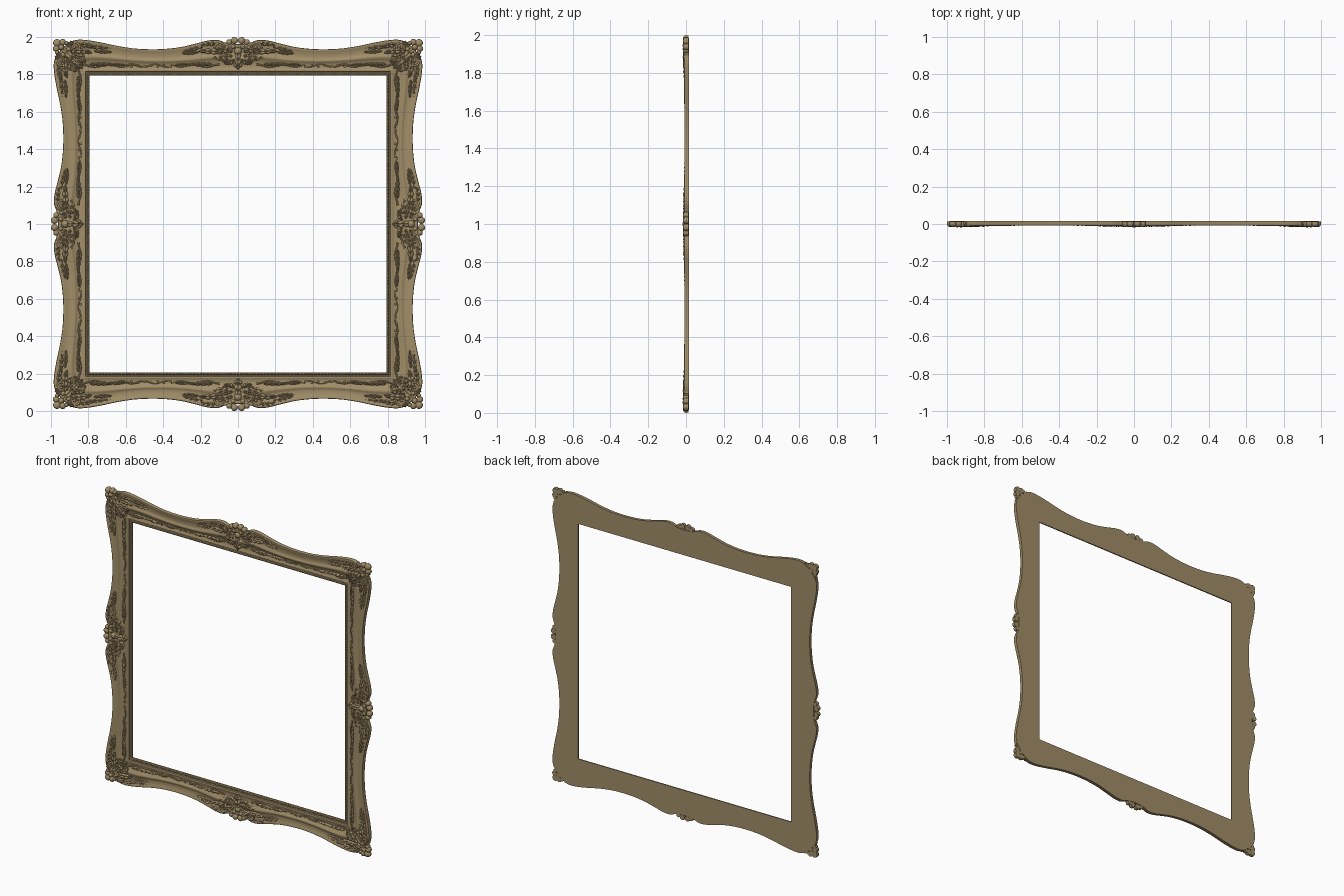
import bpy, bmesh, math
from mathutils import Matrix, Vector

if "Cube" in bpy.data.objects:
    bpy.data.objects.remove(bpy.data.objects["Cube"])

BACK = 0.016          # flat rear plane (y)
gold = bpy.data.materials.new("antique_gold")
gold.diffuse_color = (0.36, 0.27, 0.14, 1)
gold.use_nodes = True
gold.node_tree.nodes["Principled BSDF"].inputs["Base Color"].default_value = gold.diffuse_color


def finish(bm, name, angle):
    bmesh.ops.recalc_face_normals(bm, faces=bm.faces)
    me = bpy.data.meshes.new(name)
    bm.to_mesh(me)
    bm.free()
    ob = bpy.data.objects.new(name, me)
    bpy.context.collection.objects.link(ob)
    me.materials.append(gold)
    bpy.ops.object.select_all(action='DESELECT')
    ob.select_set(True)
    bpy.context.view_layer.objects.active = ob
    bpy.ops.object.shade_smooth_by_angle(angle=math.radians(angle))


def loft(bm, rings):
    """Closed skin over a list of equal-sized point loops, capped at both ends."""
    vs = [[bm.verts.new(p) for p in r] for r in rings]
    n = len(vs[0])
    for a, b in zip(vs, vs[1:]):
        for i in range(n):
            bm.faces.new((a[i], a[(i + 1) % n], b[(i + 1) % n], b[i]))
    bm.faces.new(vs[0])
    bm.faces.new(vs[-1])


# Ornament helpers: a runs along the rail, d is the distance out from the centre
def leaf(bm, a, d, ang, L, W, curl=0, top=-.013, lobes=4, base=.002, back=.012):
    n, rings = 20, []
    ang, curl = math.radians(ang), math.radians(curl)
    for i in range(n + 1):
        t = i / n
        th = ang + curl * t
        if i:
            a += math.cos(th) * L / n
            d += math.sin(th) * L / n
        hw = W * math.sin(math.pi * (.1 + .87 * t)) ** .7
        hw *= 1 - .33 * abs(math.cos(math.pi * lobes * t)) ** 2
        ring = []
        for j in range(-5, 6):
            v = j / 5
            p = max(0, 1 - v * v) ** .5 * (1 - .4 * math.exp(-(v / .22) ** 2))
            p *= (.5 + .5 * math.sin(math.pi * (.15 + .75 * t)))
            p *= .82 + .18 * math.cos(2 * math.pi * lobes * t - 3 * abs(v))
            ring.append((a - math.sin(th) * hw * v, base + (top - base) * p * 1.15,
                         d + math.cos(th) * hw * v))
        ring += [(ring[-1][0], back, ring[-1][2]), (ring[0][0], back, ring[0][2])]
        rings.append(ring)
    loft(bm, rings)


def dome(bm, a, d, r, top=-.014, base=-.002, back=.014):
    prof = [(.94, back), (1, base)]
    prof += [(math.cos(k * .36), base + (top - base) * math.sin(k * .36)) for k in (1, 2, 3, 4)]
    loft(bm, [[(a + r * f * math.cos(q * math.pi / 7), y, d + r * f * math.sin(q * math.pi / 7))
               for q in range(14)] for f, y in prof])


def tube(bm, pts, rad, y):
    rings = []
    for i, (a, d) in enumerate(pts):
        p, q = pts[max(i - 1, 0)], pts[min(i + 1, len(pts) - 1)]
        t = Vector((q[0] - p[0], q[1] - p[1])).normalized()
        r = rad * (1 - .55 * i / len(pts))
        rings.append([(a - t.y * r * math.cos(k * math.pi / 4), y + r * math.sin(k * math.pi / 4),
                       d + t.x * r * math.cos(k * math.pi / 4)) for k in range(8)])
    loft(bm, rings)


def scroll(bm, a, d, R, start, turn, rad=.006, y=-.008):
    pts = []
    for i in range(25):
        t = i / 24
        q = math.radians(start + turn * t)
        r = R * (1 - .75 * t)
        pts.append((a + r * math.cos(q), d + r * math.sin(q)))
    tube(bm, pts, rad, y)
    dome(bm, a, d, R * .3, y - .006)


def part(name, build, mirror=True, angle=50):
    """Build once in the upper right, repeat round the four sides (and mirrored)."""
    base, out = bmesh.new(), bmesh.new()
    build(base)
    tmp = bpy.data.meshes.new("tmp")
    for k in range(4):
        for m in ((1, -1) if mirror else (1,)):
            c = base.copy()
            c.transform(Matrix.Translation((0, 0, 1)) @ Matrix.Rotation(k * math.pi / 2, 4, 'Y')
                        @ Matrix.Diagonal((m, 1, 1, 1)))
            c.to_mesh(tmp)
            c.free()
            out.from_mesh(tmp)
    bpy.data.meshes.remove(tmp)
    base.free()
    finish(out, name, angle)


# Wavy outer edge: (position along the rail, distance from the centre)
EDGE = [(0, .962), (.06, .968), (.11, .984), (.16, .981), (.22, .966), (.30, .947), (.38, .937),
        (.46, .934), (.55, .938), (.64, .951), (.72, .968), (.80, .982), (.86, .985),
        (.90, .972), (.925, .952), (.955, .955)]


def outer(a):
    for (a0, w0), (a1, w1) in zip(EDGE, EDGE[1:]):
        if a <= a1 + 1e-6:
            i = EDGE.index((a0, w0))
            pm, pn = EDGE[max(i - 1, 0)], EDGE[min(i + 2, len(EDGE) - 1)]
            t, h = (a - a0) / (a1 - a0), a1 - a0
            m0 = (w1 - pm[1]) / (a1 - pm[0]) * h if i else 0
            m1 = (pn[1] - w0) / (pn[0] - a0) * h
            return ((2*t**3 - 3*t*t + 1) * w0 + (t**3 - 2*t*t + t) * m0
                    + (3*t*t - 2*t**3) * w1 + (t**3 - t*t) * m1)
    return EDGE[-1][1]


# Moulding section: stepped sight edge, then a cove, ridge and rolled outer edge
INNER = [(.793, BACK), (.793, .008), (.797, .004), (.803, .004), (.806, .008), (.812, .008),
         (.815, .001), (.819, -.001), (.824, -.001), (.828, .002)]
OUTER = [(.15, .004), (.28, 0), (.34, -.005), (.38, -.008), (.42, -.009), (.46, -.008),
         (.50, -.004), (.58, -.002), (.68, -.002), (.80, -.004), (.90, -.008), (.95, -.0095),
         (.985, -.008), (1, -.004), (1, BACK)]

bm = bmesh.new()
N, rows = 128, []
for k in range(4):
    R = Matrix.Rotation(k * math.pi / 2, 4, 'Y')
    for i in range(N):
        s = -1 + 2 * i / N
        w = outer(abs(s) * .955)
        lift = .85 + .3 * (w - .934) / .05
        sec = INNER + [(.828 + t * (w - .828), y * lift if y < 0 else y) for t, y in OUTER]
        rows.append([bm.verts.new(R @ Vector((s * (d if d < .829 else .828 + (.955 - .828) *
                    (d - .828) / (w - .828)), y, d)) + Vector((0, 0, 1))) for d, y in sec])
n = len(rows[0])
for a, b in zip(rows, rows[1:] + rows[:1]):
    for j in range(n):
        bm.faces.new((a[j], b[j], b[(j + 1) % n], a[(j + 1) % n]))
finish(bm, "frame_moulding", 40)


# Beaded sight edge
def beads(bm):
    for i in range(44):
        bmesh.ops.create_icosphere(bm, subdivisions=1, radius=.0062,
                                   matrix=Matrix.Translation((.009 + i * .018, .006, .801)))
part("inner_beading", beads)


# Corner ornament (half, mirrored over the diagonal)
def corner(bm):
    for a, d, r in [(.938, .972, .018), (.918, .968, .012), (.905, .935, .014),
                    (.84, .90, .010), (.862, .868 + .012, .009)]:
        dome(bm, a, d, r, -.016)
    scroll(bm, .875, .945, .030, 200, -420)
    scroll(bm, .835, .868, .022, 60, 400, .005)
    for spec in [(.90, .925, 172, .12, .020, 25), (.915, .95, 130, .05, .014, 40),
                 (.89, .91, 215, .085, .017, -50), (.86, .96, 180, .10, .016, 18),
                 (.90, .90, 250, .07, .014, -30)]:
        leaf(bm, *spec, top=-.016)
part("corner_foliage", corner)


def corner_centre(bm):
    dome(bm, .968, .968, .021, -.016)
    dome(bm, .945, .945, .016, -.018)
    leaf(bm, .945, .945, 225, .16, .026, 0, top=-.017, lobes=5)
part("corner_centre_leaf", corner_centre, mirror=False)


# Crest in the middle of each rail (half)
def crest(bm):
    for a, d, r in [(.019, .981, .019), (.047, .972, .016), (.026, .948, .013),
                    (.058, .944, .011), (.035, .862, .009), (.014, .848, .009)]:
        dome(bm, a, d, r, -.016)
    scroll(bm, .095, .945, .030, -20, 420)
    scroll(bm, .068, .885, .024, 120, -400, .005)
    for spec in [(.03, .92, 25, .10, .018, -40), (.03, .90, -20, .12, .018, 35),
                 (.08, .915, 10, .13, .018, -12), (.10, .965, 5, .11, .015, -22),
                 (.02, .88, -50, .06, .014, 60)]:
        leaf(bm, *spec, top=-.015)
part("crest_foliage", crest)


def crest_centre(bm):
    dome(bm, 0, .925, .020, -.018)
    leaf(bm, 0, .92, 270, .095, .022, 0, top=-.017, lobes=3)
part("crest_centre_shell", crest_centre, mirror=False)


# Trailing leaves and vines running along the rails (half)
def trails(bm):
    for spec in [(.80, .945, 176, .12, .014, 14), (.77, .925, 190, .10, .011, -14),
                 (.79, .855, 184, .12, .012, -8), (.69, .850, 176, .09, .009, 10),
                 (.19, .945, -6, .11, .013, -14), (.21, .920, -12, .09, .010, 14),
                 (.14, .855, -4, .12, .012, 8), (.25, .850, 4, .09, .009, -10)]:
        leaf(bm, *spec, top=-.011)
    for a0, a1, ph in [(.60, .36, 0), (.84, .56, 1.5), (.10, .36, 1.5)]:
        tube(bm, [(a0 + (a1 - a0) * i / 24, .846 + .007 * math.sin(i * .5 + ph))
                  for i in range(25)], .0045, 0)
    for i in range(7):
        dome(bm, .36 + i * .035, .842 + .006 * (i % 2), .006, -.004, .002)
part("trailing_foliage", trails)
